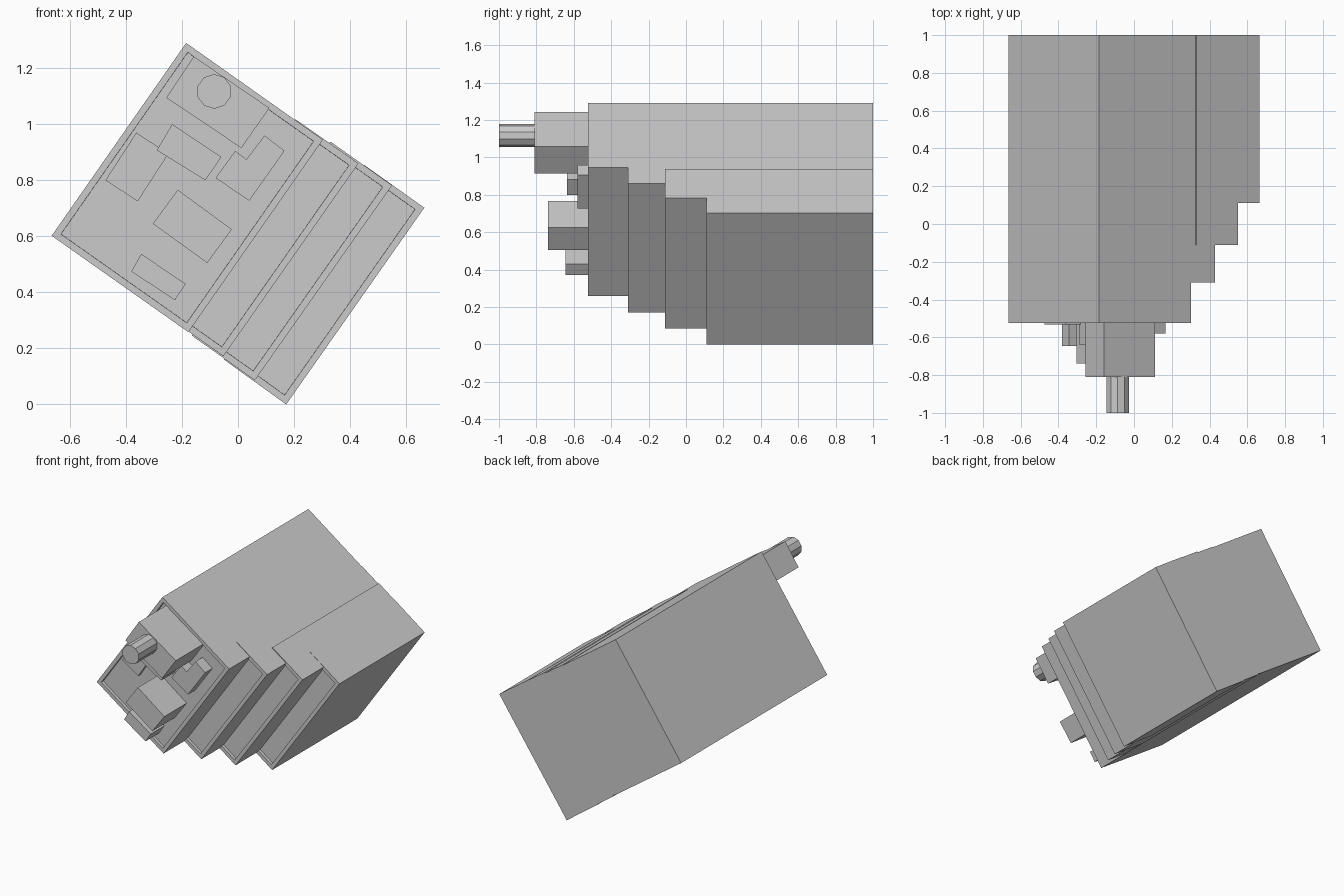
import bpy, bmesh, math

if "Cube" in bpy.data.objects:
    bpy.data.objects.remove(bpy.data.objects["Cube"])


def prism(name, profile, y_front, y_back, rim=0.0, depth=0.02):
    """Extrude an (x, z) outline along y; optionally recess a framed front panel."""
    bm = bmesh.new()
    front = bm.faces.new([bm.verts.new((x, y_front, z)) for x, z in profile])
    back = bmesh.ops.extrude_face_region(bm, geom=[front], use_keep_orig=True)["geom"]
    for v in back:
        if isinstance(v, bmesh.types.BMVert):
            v.co.y = y_back
    bmesh.ops.recalc_face_normals(bm, faces=bm.faces[:])
    if rim:
        bmesh.ops.inset_region(bm, faces=[front], thickness=rim, use_even_offset=True)
        bmesh.ops.inset_region(bm, faces=[front], thickness=0.0005)
        for v in front.verts:
            v.co.y += depth
    mesh = bpy.data.meshes.new(name)
    bm.to_mesh(mesh)
    bm.free()
    obj = bpy.data.objects.new(name, mesh)
    bpy.context.collection.objects.link(obj)
    return obj


# Tilted main case and three stepped side cases, each with a framed front panel
prism("main_case", [(-0.665, 0.602), (-0.185, 1.29), (0.303, 0.945), (-0.177, 0.258)],
      -0.525, 1, rim=0.024)
steps = [
    ([(0.205, 1.018), (0.430, 0.860), (-0.052, 0.172), (-0.275, 0.330)], -0.31),
    ([(0.330, 0.938), (0.550, 0.782), (0.060, 0.086), (-0.165, 0.246)], -0.112),
    ([(0.450, 0.855), (0.665, 0.702), (0.172, 0.000), (-0.050, 0.160)], 0.11),
]
for i, (outline, y) in enumerate(steps):
    prism(f"step_case_{i + 1}", outline, y, 1, rim=0.024)

# Blocks mounted on the main front panel
blocks = [
    ("knob_base", [(-0.256, 1.095), (-0.158, 1.242), (0.112, 1.058), (0.012, 0.915)], -0.81),
    ("middle_block", [(-0.29, 0.907), (-0.235, 1.0), (-0.06, 0.883), (-0.116, 0.80)], -0.637),
    ("left_pad", [(-0.473, 0.80), (-0.363, 0.97), (-0.248, 0.895), (-0.358, 0.725)], -0.532),
    ("lower_block", [(-0.304, 0.645), (-0.215, 0.766), (-0.022, 0.625), (-0.11, 0.505)], -0.738),
    ("bottom_block", [(-0.381, 0.475), (-0.345, 0.537), (-0.187, 0.43), (-0.225, 0.372)], -0.645),
    ("notched_block", [(-0.08, 0.808), (-0.01, 0.905), (0.03, 0.875), (0.095, 0.96),
                       (0.166, 0.905), (0.04, 0.727)], -0.58),
]
for name, outline, y in blocks:
    prism(name, outline, y, -0.49)

# Ten-sided knob
ring = [(-0.085 + 0.062 * math.cos(a), 1.117 + 0.062 * math.sin(a))
        for a in (math.radians(36 * i - 35 + 18) for i in range(10))]
prism("knob", ring, -1, -0.79)
